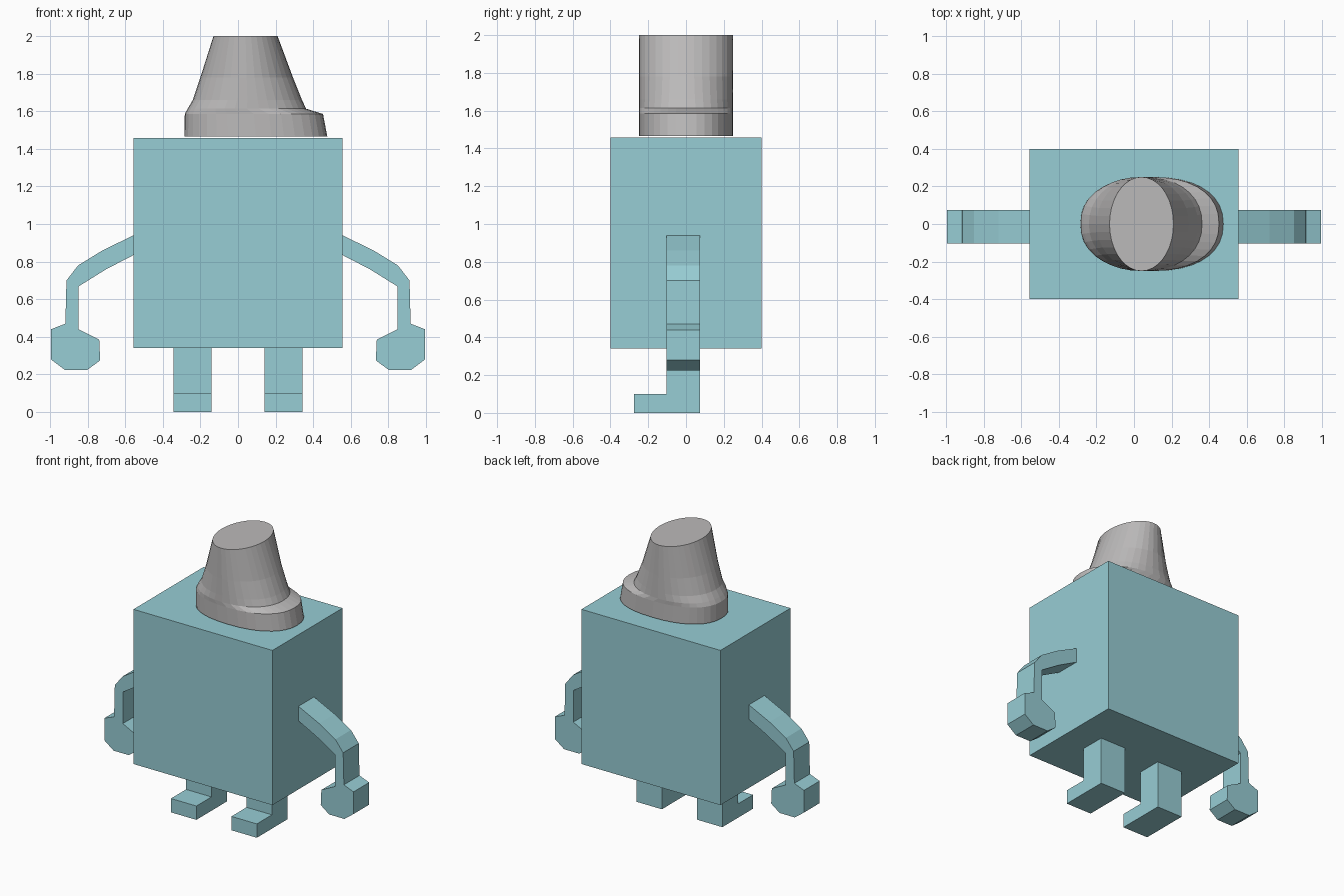
import bpy, bmesh, math

if "Cube" in bpy.data.objects:
    bpy.data.objects.remove(bpy.data.objects["Cube"])


def material(name, rgb):
    m = bpy.data.materials.new(name)
    m.diffuse_color = (*rgb, 1)
    m.use_nodes = True
    m.node_tree.nodes["Principled BSDF"].inputs["Base Color"].default_value = m.diffuse_color
    return m


TEAL = material("teal", (0.31, 0.61, 0.66))
GREY = material("grey", (0.50, 0.49, 0.49))


def finish(name, bm, mat):
    bmesh.ops.recalc_face_normals(bm, faces=bm.faces)
    me = bpy.data.meshes.new(name)
    bm.to_mesh(me)
    bm.free()
    me.materials.append(mat)
    ob = bpy.data.objects.new(name, me)
    bpy.context.collection.objects.link(ob)
    return ob


def prism(name, points, axis, lo, hi, mat):
    """Extrude a 2D outline: axis 'y' takes (x, z) points, axis 'x' takes (y, z)."""
    bm = bmesh.new()
    place = (lambda p, d: (p[0], d, p[1])) if axis == "y" else (lambda p, d: (d, p[0], p[1]))
    a = [bm.verts.new(place(p, lo)) for p in points]
    b = [bm.verts.new(place(p, hi)) for p in points]
    bm.faces.new(a)
    bm.faces.new(b[::-1])
    n = len(points)
    for i in range(n):
        j = (i + 1) % n
        bm.faces.new((a[i], b[i], b[j], a[j]))
    return finish(name, bm, mat)


# Boxy body
prism("body", [(-0.555, 0.34), (0.555, 0.34), (0.555, 1.457), (-0.555, 1.457)],
      "y", -0.4, 0.4, TEAL)

# Arm with hand, and leg with foot, on both sides
ARM = [(0.555, 0.94), (0.72, 0.86), (0.85, 0.78), (0.912, 0.70), (0.918, 0.47),
       (0.995, 0.44), (0.995, 0.28), (0.922, 0.225), (0.80, 0.225), (0.733, 0.275),
       (0.738, 0.385), (0.848, 0.44), (0.848, 0.668), (0.70, 0.76), (0.555, 0.835)]
LEG = [(-0.275, 0), (0.075, 0), (0.075, 0.34), (-0.103, 0.34), (-0.103, 0.10), (-0.275, 0.10)]
for side, s in (("left", -1), ("right", 1)):
    prism(side + "_arm", [(s * x, z) for x, z in ARM], "y", -0.103, 0.075, TEAL)
    prism(side + "_leg", LEG, "x", s * 0.14, s * 0.343, TEAL)

# Hat: stacked oval rings (height, left, right, roundness exponent)
RINGS = [(1.465, -0.285, 0.475, 2.3), (1.585, -0.283, 0.452, 2.3),
         (1.613, -0.268, 0.362, 2.2), (1.66, -0.24, 0.34, 2.1),
         (1.78, -0.20, 0.292, 2.0), (2.0, -0.13, 0.21, 2.0)]
SEG = 36
bm = bmesh.new()
loops = []
for z, x0, x1, e in RINGS:
    ring = []
    for i in range(SEG):
        t = math.tau * i / SEG
        c, s = math.cos(t), math.sin(t)
        x = math.copysign(abs(c) ** (2 / e), c) * (x1 - x0) / 2 + (x0 + x1) / 2
        y = math.copysign(abs(s) ** (2 / e), s) * 0.25
        ring.append(bm.verts.new((x, y, z)))
    loops.append(ring)
for a, b in zip(loops, loops[1:]):
    for i in range(SEG):
        j = (i + 1) % SEG
        bm.faces.new((a[i], a[j], b[j], b[i]))
bm.faces.new(loops[0][::-1])
bm.faces.new(loops[-1])
finish("hat", bm, GREY)
